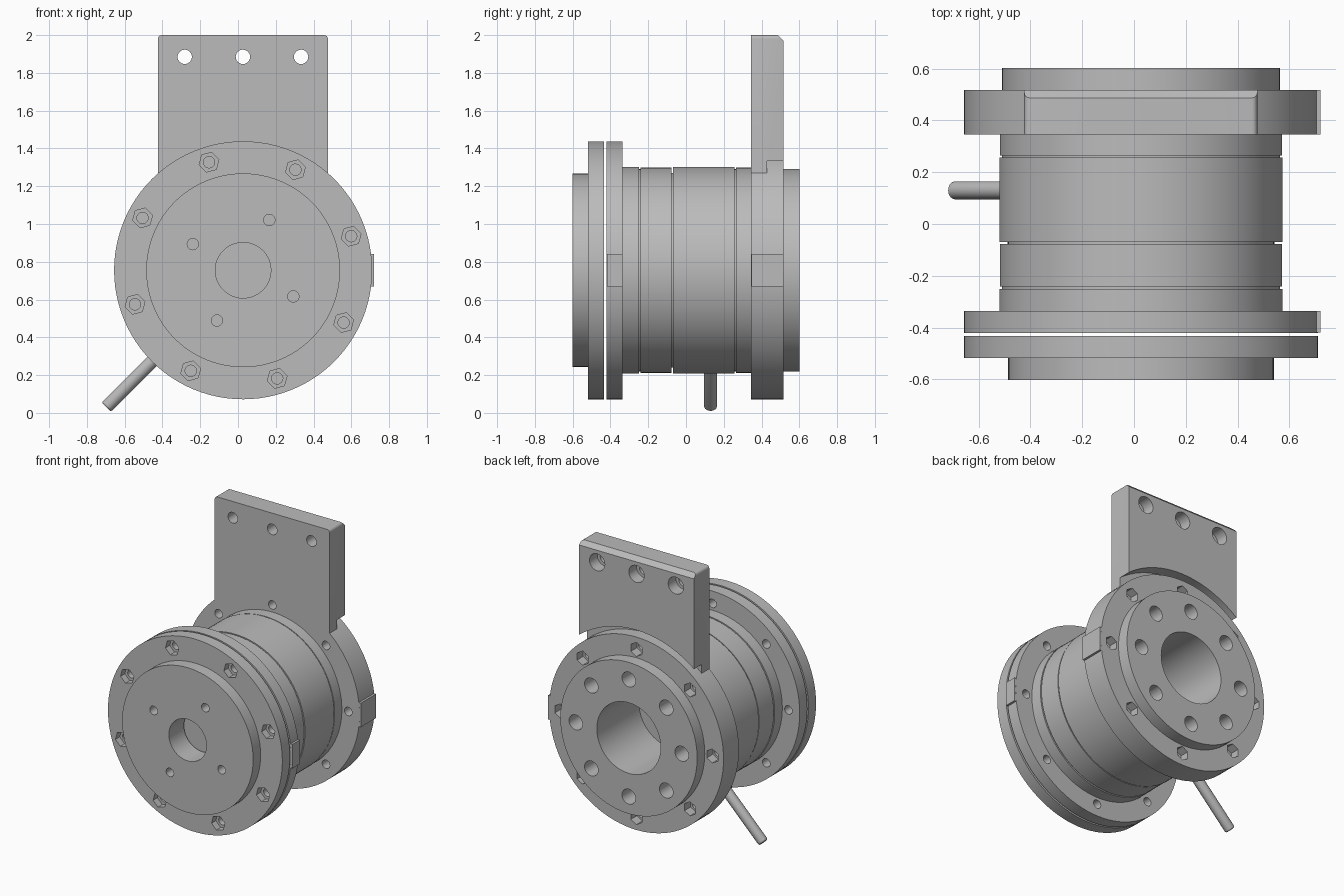
import bpy, bmesh, math
from mathutils import Matrix, Vector

if "Cube" in bpy.data.objects:
    bpy.data.objects.remove(bpy.data.objects["Cube"])

CX, CZ = 0.027, 0.755            # axis of the round housing, along y
R_FLANGE, R_BODY = 0.683, 0.547

grey = bpy.data.materials.new("light_grey")
grey.diffuse_color = (0.5, 0.5, 0.5, 1)
grey.use_nodes = True
grey.node_tree.nodes["Principled BSDF"].inputs["Base Color"].default_value = grey.diffuse_color


def finish(name, bm):
    bmesh.ops.recalc_face_normals(bm, faces=bm.faces)
    me = bpy.data.meshes.new(name)
    bm.to_mesh(me)
    bm.free()
    me.materials.append(grey)
    ob = bpy.data.objects.new(name, me)
    bpy.context.collection.objects.link(ob)
    return ob


def lathe(name, profile, steps=96):
    """Revolve (radius, y) points around the housing axis."""
    bm = bmesh.new()
    vs = [bm.verts.new((CX + r, y, CZ)) for r, y in profile]
    es = [bm.edges.new(p) for p in zip(vs, vs[1:] + vs[:1])
          if not (abs(p[0].co.x - CX) < 1e-6 and abs(p[1].co.x - CX) < 1e-6)]
    bmesh.ops.spin(bm, geom=vs + es, cent=(CX, 0, CZ), axis=(0, 1, 0),
                   angle=math.tau, steps=steps, use_merge=False, use_duplicate=False)
    bmesh.ops.remove_doubles(bm, verts=bm.verts, dist=1e-4)
    return finish(name, bm)


def rods(bm, centres, r, y0, y1, sides=24, turn=0.0):
    """Prisms along y at (x, z) centres."""
    for x, z in centres:
        m = (Matrix.Translation((x, (y0 + y1) / 2, z)) @ Matrix.Rotation(turn, 4, 'Y')
             @ Matrix.Rotation(math.pi / 2, 4, 'X'))
        bmesh.ops.create_cone(bm, cap_ends=True, segments=sides, radius1=r,
                              radius2=r, depth=y1 - y0, matrix=m)


def ring(r, count, start):
    return [(CX + r * math.cos(math.radians(start) + math.tau * i / count),
             CZ + r * math.sin(math.radians(start) + math.tau * i / count))
            for i in range(count)]


def cut(ob, *rod_sets):
    """Subtract groups of prisms, then remove the cutter."""
    for args in rod_sets:
        bm = bmesh.new()
        rods(bm, *args)
        cutter = finish("cutter", bm)
        cutter.hide_render = True
        mod = ob.modifiers.new("holes", 'BOOLEAN')
        mod.operation, mod.solver, mod.object = 'DIFFERENCE', 'EXACT', cutter
        bpy.context.view_layer.objects.active = ob
        bpy.ops.object.modifier_apply(modifier=mod.name)
        bpy.data.objects.remove(cutter)


def box(name, lo, hi):
    lo, hi = Vector(lo), Vector(hi)
    bm = bmesh.new()
    bmesh.ops.create_cube(bm, size=1, matrix=Matrix.Translation((lo + hi) / 2)
                          @ Matrix.Diagonal((*(hi - lo), 1)))
    return finish(name, bm)


# Front cap: stepped disc with a central hole, nut pockets and small holes
cap = lathe("front_cap", [(0.147, -0.602), (0.513, -0.602), (0.513, -0.518),
                          (R_FLANGE, -0.518), (R_FLANGE, -0.433), (0.147, -0.433)])
cut(cap,
    (ring(0.6, 8, 17.5), 0.03, -0.7, -0.425),
    (ring(0.6, 8, 17.5), 0.054, -0.7, -0.47, 6, math.radians(15)),
    (ring(0.3, 4, 62.5), 0.03, -0.7, -0.425))

# Main housing: front flange, grooved barrel, rear flange, rear disc and blind bore
housing = lathe("main_housing", [
    (0, -0.42), (R_FLANGE, -0.42), (R_FLANGE, -0.335),
    (R_BODY, -0.335), (R_BODY, -0.25), (0.537, -0.25), (0.537, -0.242),
    (0.545, -0.242), (0.545, -0.078), (0.515, -0.078), (0.515, -0.07),
    (R_BODY, -0.07), (R_BODY, 0.257), (0.537, 0.257), (0.537, 0.265),
    (0.545, 0.265), (0.545, 0.345), (R_FLANGE, 0.345), (R_FLANGE, 0.517),
    (0.536, 0.517), (0.536, 0.602), (0.25, 0.602), (0.25, 0.13), (0, 0.13)])
cut(housing,
    (ring(0.595, 8, 0), 0.03, -0.5, -0.3),
    (ring(0.595, 8, 0), 0.03, 0.3, 0.5),
    (ring(0.595, 8, 0), 0.05, 0.45, 0.58, 6),
    (ring(0.415, 8, 0), 0.053, 0.45, 0.7))

# Flat pads on the flange rims
for name, y0, y1 in (("front_pad", -0.42, -0.335), ("rear_pad", 0.345, 0.517)):
    box(name, (0.685, y0 + 0.0005, 0.67), (0.72, y1 - 0.0005, 0.84))

# Mounting plate: chamfered top edge, rounded corners, curved seat
bm = bmesh.new()
side = [(0.345, 1.2), (0.517, 1.2), (0.517, 1.97), (0.487, 2.0), (0.345, 2.0)]
face = bm.faces.new([bm.verts.new((-0.424, y, z)) for y, z in side])
new = bmesh.ops.extrude_face_region(bm, geom=[face])["geom"]
bmesh.ops.translate(bm, vec=(0.9, 0, 0), verts=[v for v in new if isinstance(v, bmesh.types.BMVert)])
corners = [e for e in bm.edges if all(v.co.z > 1.99 for v in e.verts)
           and abs(e.verts[0].co.x - e.verts[1].co.x) < 1e-5]
bmesh.ops.bevel(bm, geom=corners, offset=0.02, segments=4, profile=0.5, affect='EDGES')
plate = finish("mounting_plate", bm)
bolt_spots = [(x, 1.885) for x in (-0.282, 0.026, 0.334)]
cut(plate,
    ([(CX, CZ)], R_FLANGE - 0.003, 0.2, 0.7, 96),
    ([(CX, CZ)], 0.732, 0.43, 0.7, 96),
    (bolt_spots, 0.038, 0.2, 0.7),
    (bolt_spots, 0.06, 0.43, 0.7))

# Cable with a collar, leaving the barrel at 45 degrees
out = Vector((-1, 0, -1)).normalized()
turn = Vector((0, 0, 1)).rotation_difference(out).to_matrix().to_4x4()


def radial_rod(name, r, d0, d1, soft):
    bm = bmesh.new()
    mid = Vector((CX, 0.13, CZ)) + out * (d0 + d1) / 2
    bmesh.ops.create_cone(bm, cap_ends=True, segments=32, radius1=r, radius2=r,
                          depth=d1 - d0, matrix=Matrix.Translation(mid) @ turn)
    tip = [e for e in bm.edges if all((v.co - mid).dot(out) > 0 for v in e.verts)]
    bmesh.ops.bevel(bm, geom=tip, offset=soft, segments=3, profile=0.5, affect='EDGES')
    return finish(name, bm)


radial_rod("cable", 0.035, 0.5, 1.025, 0.012)
radial_rod("cable_collar", 0.046, 0.5, 0.62, 0.005)

# Smooth round walls, keep edges crisp
for ob in bpy.context.scene.objects:
    bpy.ops.object.select_all(action='DESELECT')
    ob.select_set(True)
    bpy.context.view_layer.objects.active = ob
    bpy.ops.object.shade_smooth_by_angle(angle=math.radians(30))
